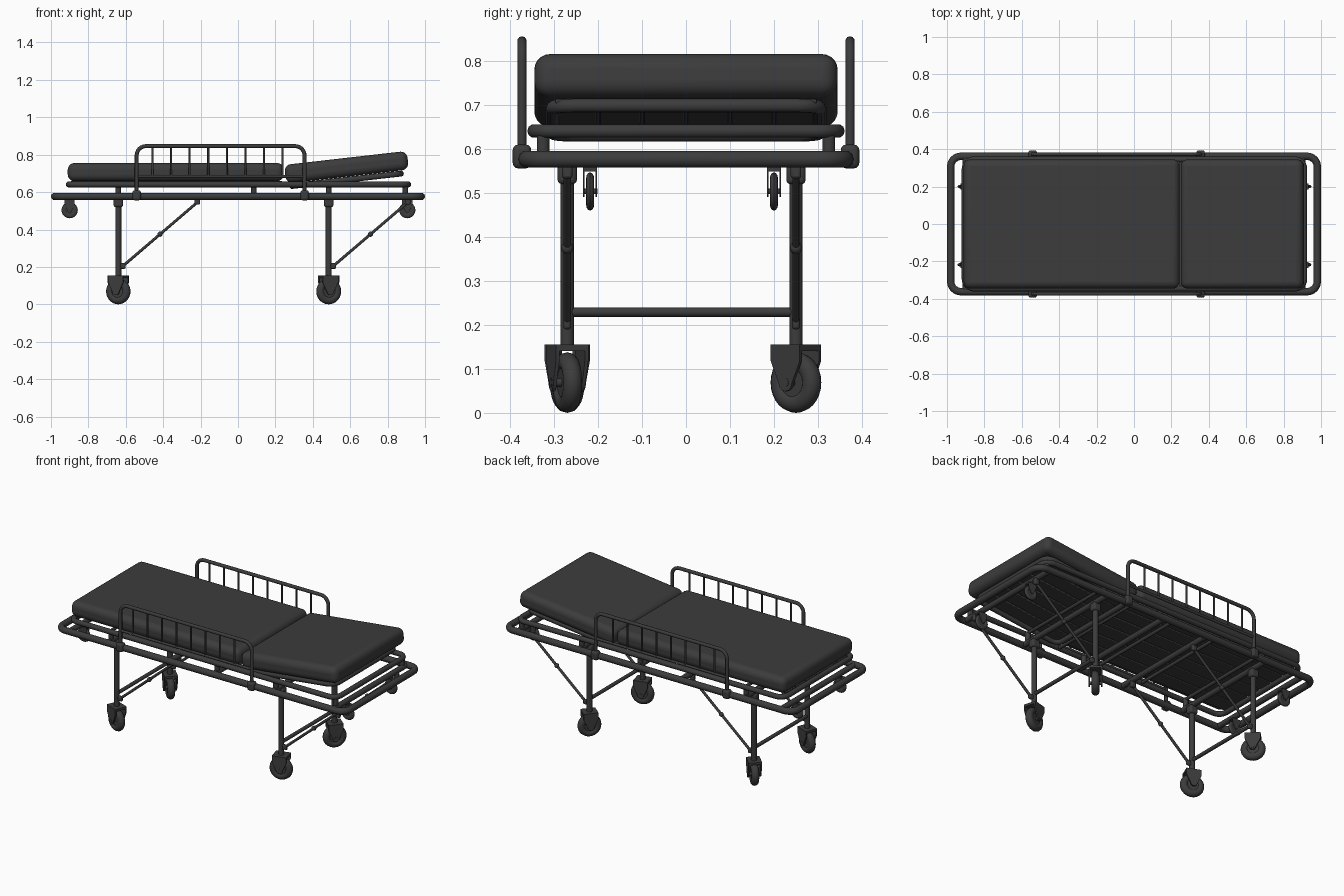
import bpy, bmesh, math
from mathutils import Vector, Matrix

if "Cube" in bpy.data.objects:
    bpy.data.objects.remove(bpy.data.objects["Cube"])

MAT = bpy.data.materials.new("dark_grey")
MAT.diffuse_color = (0.045, 0.045, 0.045, 1)
MAT.use_nodes = True
MAT.node_tree.nodes["Principled BSDF"].inputs["Base Color"].default_value = MAT.diffuse_color


def finish(ob, name, angle=40):
    ob.name = name
    ob.data.materials.clear()
    ob.data.materials.append(MAT)
    bpy.ops.object.select_all(action='DESELECT')
    ob.select_set(True)
    bpy.context.view_layer.objects.active = ob
    bpy.ops.object.shade_smooth_by_angle(angle=math.radians(angle))
    return ob


def tube(name, pts, r, closed=False):
    cu = bpy.data.curves.new(name, 'CURVE')
    cu.dimensions = '3D'
    cu.bevel_depth, cu.bevel_resolution, cu.use_fill_caps = r, 3, True
    sp = cu.splines.new('POLY')
    sp.points.add(len(pts) - 1)
    for p, c in zip(sp.points, pts):
        p.co = (*c, 1)
    sp.use_cyclic_u = closed
    ob = bpy.data.objects.new(name, cu)
    bpy.context.collection.objects.link(ob)
    bpy.ops.object.select_all(action='DESELECT')
    ob.select_set(True)
    bpy.context.view_layer.objects.active = ob
    bpy.ops.object.convert(target='MESH')
    return finish(bpy.context.object, name)


def fillet(a, b, c, r, n=6):
    """Rounded corner at b on a right-angle path a-b-c."""
    a, b, c = Vector(a), Vector(b), Vector(c)
    u, v = (a - b).normalized() * r, (c - b).normalized() * r
    o = b + u + v
    return [o - v * math.cos(t) - u * math.sin(t)
            for t in (i * math.pi / 2 / n for i in range(n + 1))]


def loop(name, x0, x1, hy, z, r, corner):
    q = [(x0, -hy, z), (x1, -hy, z), (x1, hy, z), (x0, hy, z)]
    pts = [p for i in range(4) for p in fillet(q[i - 1], q[i], q[(i + 1) % 4], corner)]
    return tube(name, pts, r, True)


def box(name, loc, size, bevel=0.004, seg=2, mat=None):
    bpy.ops.mesh.primitive_cube_add(size=1)
    ob = bpy.context.object
    ob.data.transform(Matrix.Translation(loc) @ Matrix.Diagonal((*size, 1)))
    m = ob.modifiers.new("bevel", 'BEVEL')
    m.width, m.segments = bevel, seg
    finish(ob, name)
    if mat:
        ob.matrix_world = mat
    return ob


def caster(name, x, y, z, deg, s, sy):
    M = (Matrix.Translation((x, y, z)) @ Matrix.Rotation(math.radians(deg), 4, 'Z')
         @ Matrix.Diagonal((s, sy, s, 1)))

    def put(ob, part, local):
        ob.data.transform(M @ local)
        finish(ob, name + part)

    at = Matrix.Translation((0, 0, 0.069))
    flip = Matrix.Rotation(math.pi / 2, 4, 'X')
    # tyre, hub disc and axle
    bpy.ops.mesh.primitive_torus_add(major_radius=0.047, minor_radius=0.022,
                                     major_segments=28, minor_segments=12)
    put(bpy.context.object, "_tyre", at @ flip)
    for part, r, d in (("_hub", 0.034, 0.03), ("_axle", 0.010, 0.078)):
        bpy.ops.mesh.primitive_cylinder_add(vertices=20, radius=r, depth=d)
        put(bpy.context.object, part, at @ flip)
    # fork: two tapered cheeks and a top plate
    prof = [(-0.043, 0.155), (-0.043, 0.118)]
    prof += [(-0.02 * math.cos(t), 0.069 - 0.02 * math.sin(t))
             for t in (i * math.pi / 6 for i in range(7))]
    prof += [(0.043, 0.118), (0.043, 0.155)]
    bm = bmesh.new()
    for s0 in (-1, 1):
        f = bm.faces.new([bm.verts.new((px, s0 * 0.034 - 0.004, pz)) for px, pz in prof])
        e = bmesh.ops.extrude_face_region(bm, geom=[f])
        bmesh.ops.translate(bm, vec=(0, 0.008, 0),
                            verts=[g for g in e['geom'] if isinstance(g, bmesh.types.BMVert)])
    bmesh.ops.create_cube(bm, size=1, matrix=Matrix.Translation((0, 0, 0.148))
                          @ Matrix.Diagonal((0.086, 0.062, 0.014, 1)))
    bmesh.ops.recalc_face_normals(bm, faces=bm.faces)
    me = bpy.data.meshes.new(name)
    bm.to_mesh(me)
    bm.free()
    ob = bpy.data.objects.new(name, me)
    bpy.context.collection.objects.link(ob)
    put(ob, "_fork", Matrix())


# frames
loop("lower_frame", -0.98, 0.98, 0.362, 0.577, 0.02, 0.055)
loop("upper_frame", -0.905, 0.91, 0.345, 0.641, 0.016, 0.05)
for x in (-0.9, -0.64, -0.215, 0.085, 0.485, 0.9):
    tube("lower_cross_tube", [(x, -0.362, 0.577), (x, 0.362, 0.577)], 0.017)
for x in (-0.64, 0.085, 0.485, 0.895):
    for y in (-0.325, 0.325):
        tube("frame_post", [(x, y, 0.577), (x, y, 0.641)], 0.015)
for x in (-0.64, -0.34, -0.04, 0.25, 0.485):
    tube("upper_cross_tube", [(x, -0.345, 0.638), (x, 0.345, 0.638)], 0.01)

# mattress and its slatted base
box("mattress_main", (-0.333, 0, 0.707), (1.155, 0.69, 0.097), 0.036, 5)
for i in range(6):
    box("base_slat", (-0.33, -0.25 + 0.1 * i, 0.654), (1.13, 0.094, 0.012))

# raised backrest section, tilted about its centre
tilt = Matrix.Translation((0.58, 0, 0.733)) @ Matrix.Rotation(math.radians(-6.5), 4, 'Y')
box("mattress_backrest", (0, 0, 0), (0.66, 0.69, 0.1), 0.036, 5, tilt)
back = loop("backrest_frame", -0.3, 0.285, 0.303, -0.067, 0.016, 0.05)
back.matrix_world = tilt
for i in range(6):
    box("backrest_slat", (0, -0.25 + 0.1 * i, -0.057), (0.57, 0.094, 0.012), mat=tilt)

# legs with collars, folding struts and casters
TURN = {(-0.64, -0.27): -22, (-0.64, 0.25): -45, (0.485, -0.27): 15, (0.485, 0.25): 50}
for (x, y), deg in TURN.items():
    tube("leg", [(x, y, 0.15), (x, y, 0.575)], 0.016)
    box("leg_collar", (x, y, 0.545), (0.05, 0.044, 0.05), 0.01, 3)
    a, b = Vector((x + 0.025, y, 0.205)), Vector((x + 0.422, y, 0.545))
    tube("folding_strut", [a, b], 0.008)
    box("strut_lower_bracket", a - Vector((0.006, 0, 0)), (0.04, 0.018, 0.03), 0.006)
    box("strut_upper_bracket", b + Vector((0, 0, 0.008)), (0.03, 0.024, 0.04), 0.006)
    bpy.ops.mesh.primitive_uv_sphere_add(segments=12, ring_count=8, radius=0.014,
                                         location=(a + b) / 2)
    finish(bpy.context.object, "strut_hinge")
    caster("leg_caster", x, y, 0, deg, 1, 1)
for x in (-0.64, 0.485):
    tube("leg_cross_bar", [(x, -0.27, 0.229), (x, 0.25, 0.229)], 0.011)

# small folded-position casters at the ends
for x in (-0.9, 0.905):
    for y in (-0.218, 0.2):
        caster("end_caster", x, y, 0.46, 0, 0.63, 0.42)
        tube("end_caster_stem", [(x, y, 0.55), (x, y, 0.577)], 0.012)

# side rails
for y in (-0.373, 0.373):
    q = [(-0.542, y, 0.56), (-0.542, y, 0.846), (0.356, y, 0.846), (0.356, y, 0.56)]
    tube("side_rail", [q[0]] + fillet(*q[:3], 0.05) + fillet(*q[1:], 0.05) + [q[3]], 0.0105)
    tube("side_rail_lower_bar", [(-0.542, y, 0.684), (0.356, y, 0.684)], 0.008)
    for i in range(8):
        x = -0.457 + 0.0993 * i
        tube("side_rail_spindle", [(x, y, 0.684), (x, y, 0.846)], 0.0055)
    for x in (-0.542, 0.356):
        box("rail_clamp", (x, y, 0.583), (0.045, 0.042, 0.054), 0.012, 3)
